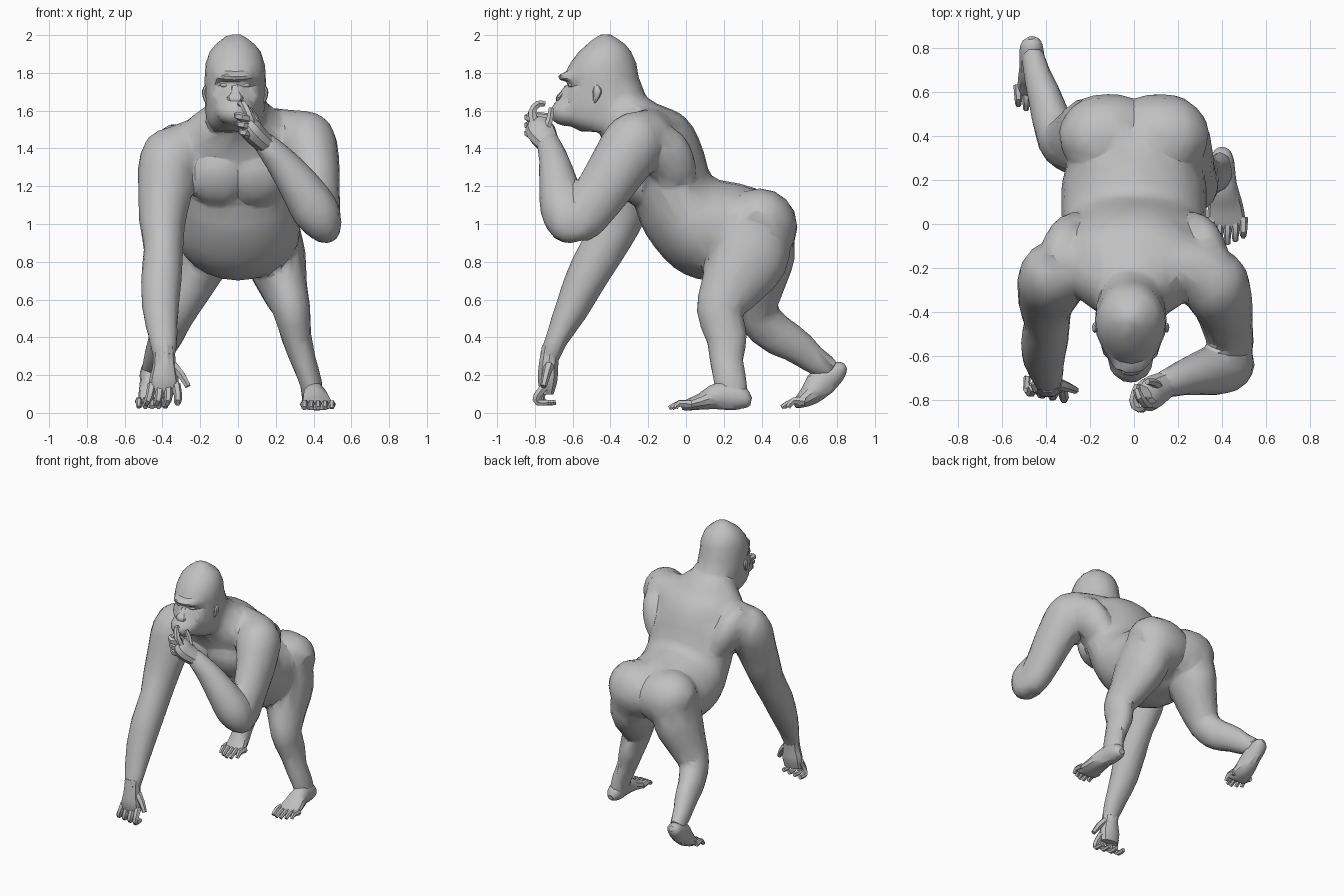
import bpy, bmesh, math
from mathutils import Vector, Matrix

if "Cube" in bpy.data.objects:
    bpy.data.objects.remove(bpy.data.objects["Cube"])

grey = bpy.data.materials.new("plain_grey")
grey.use_nodes = True
COLOUR = (0.53, 0.53, 0.53, 1)
grey.diffuse_color = COLOUR
grey.node_tree.nodes["Principled BSDF"].inputs["Base Color"].default_value = COLOUR

X, Y, Z = Vector((1, 0, 0)), Vector((0, 1, 0)), Vector((0, 0, 1))


def spline(rows, steps):
    """Catmull-Rom through rows of numbers."""
    out = []
    for i in range(len(rows) - 1):
        p = [Vector(rows[max(0, min(len(rows) - 1, i + k))]) for k in (-1, 0, 1, 2)]
        for s in range(steps):
            t = s / steps
            out.append(0.5 * (2 * p[1] + (p[2] - p[0]) * t + (2 * p[0] - 5 * p[1] + 4 * p[2] - p[3]) * t * t
                              + (3 * p[1] - p[0] - 3 * p[2] + p[3]) * t ** 3))
    return out + [Vector(rows[-1])]


def loft(bm, rings, n):
    """Skin elliptical rings given as (centre, u, v)."""
    loops = []
    for c, u, v in rings:
        angles = [2 * math.pi * k / n for k in range(n)]
        loops.append([bm.verts.new(c + u * math.cos(a) + v * math.sin(a)) for a in angles])
    faces = [bm.faces.new(loops[0]), bm.faces.new(loops[-1])]
    for a, b in zip(loops, loops[1:]):
        faces += [bm.faces.new((a[k], a[(k + 1) % n], b[(k + 1) % n], b[k])) for k in range(n)]
    bmesh.ops.recalc_face_normals(bm, faces=faces)


def tube(bm, rows, side=X, n=16, steps=3):
    """Limb through rows of x, y, z, radius along side, other radius."""
    pts = spline(rows, steps)
    rings = []
    for i, p in enumerate(pts):
        t = Vector(pts[min(i + 1, len(pts) - 1)][:3]) - Vector(pts[max(i - 1, 0)][:3])
        t.normalize()
        u = (side - t * side.dot(t)).normalized()
        rings.append((Vector(p[:3]), u * p[3], t.cross(u) * p[4]))
    loft(bm, rings, n)


def digit(bm, pts, r, side=X):
    """Tapered finger or toe."""
    last = len(pts) - 1
    tube(bm, [(*p, r * (1 - 0.4 * i / last), r * (1 - 0.4 * i / last)) for i, p in enumerate(pts)], side, 6, 2)


def ball(bm, c, s, rot=0.0):
    m = Matrix.Translation(c) @ Matrix.Rotation(rot, 4, 'X') @ Matrix.Diagonal((*s, 1))
    bmesh.ops.create_uvsphere(bm, u_segments=16, v_segments=10, radius=1, matrix=m)


def finish(name, bm, blend=None, angle=32):
    """Make the object; blend = voxel size fuses the masses into one skin."""
    me = bpy.data.meshes.new(name)
    bm.to_mesh(me)
    bm.free()
    me.materials.append(grey)
    ob = bpy.data.objects.new(name, me)
    bpy.context.collection.objects.link(ob)
    bpy.ops.object.select_all(action='DESELECT')
    ob.select_set(True)
    bpy.context.view_layer.objects.active = ob
    if blend:
        fuse = ob.modifiers.new("fuse", 'REMESH')
        fuse.mode, fuse.voxel_size = 'VOXEL', blend
        relax = ob.modifiers.new("relax", 'SMOOTH')
        relax.factor, relax.iterations = 0.5, 8
        ob.modifiers.new("facet", 'DECIMATE').ratio = 0.035
        bpy.ops.object.convert(target='MESH')
    bpy.ops.object.shade_smooth_by_angle(angle=math.radians(angle))


# ---- body: torso, head and limbs fused into one skin
bm = bmesh.new()

# torso rings: back y, back z, belly y, belly z, half width
torso = [(.47, 1.09, .43, .82, .18), (.41, 1.17, .30, .75, .27), (.28, 1.215, .12, .70, .325),
         (.14, 1.25, -.06, .765, .33), (.095, 1.38, -.21, .94, .32), (.045, 1.50, -.275, 1.10, .325),
         (-.03, 1.585, -.34, 1.25, .34), (-.15, 1.635, -.41, 1.38, .28), (-.23, 1.69, -.46, 1.48, .18),
         (-.27, 1.75, -.5, 1.56, .14)]
loft(bm, [(Vector((0, (r[0] + r[2]) / 2, (r[1] + r[3]) / 2)), X * r[4],
           Vector((0, (r[0] - r[2]) / 2, (r[1] - r[3]) / 2))) for r in spline(torso, 3)], 24)

# head rings: z, front y, back y, half width
HX = -0.015
head = [(1.49, -.56, -.24, .12), (1.54, -.64, -.21, .15), (1.62, -.66, -.20, .16), (1.70, -.635, -.22, .163),
        (1.74, -.625, -.235, .163), (1.78, -.64, -.25, .163), (1.86, -.61, -.265, .155), (1.93, -.55, -.30, .125),
        (1.98, -.49, -.36, .07), (2.005, -.45, -.40, .03)]
loft(bm, [(Vector((HX, (r[1] + r[2]) / 2, r[0])), X * r[3], Y * (r[2] - r[1]) / 2) for r in spline(head, 3)], 20)
ball(bm, (HX, -.615, 1.60), (.105, .11, .08), 0.25)
ball(bm, (HX, -.625, 1.68), (.05, .045, .05))
tube(bm, [(HX - .105, -.57, 1.765, .018, .018), (HX - .06, -.64, 1.78, .023, .023), (HX, -.657, 1.776, .022, .022),
          (HX + .06, -.64, 1.78, .023, .023), (HX + .105, -.57, 1.765, .018, .018)], Z, 8)

SLOPE = Vector((0, -.43, .9))  # lie of the chest
for s in (-1, 1):
    ball(bm, (HX + s * .085, -.55, 1.67), (.05, .07, .07))  # cheeks
    # chest muscle
    tube(bm, [(s * .008, -.305, 1.23, .115, .05), (s * .05, -.305, 1.23, .14, .072), (s * .14, -.295, 1.23, .14, .075),
              (s * .205, -.265, 1.24, .115, .065), (s * .245, -.24, 1.25, .06, .04)], SLOPE)
    # buttock
    tube(bm, [(s * .006, .385, .985, .15, .15), (s * .035, .39, .985, .19, .185), (s * .13, .39, .985, .20, .205),
              (s * .22, .39, .975, .18, .19), (s * .30, .38, .95, .10, .12)], Y)
    # flank muscle running up to the armpit
    tube(bm, [(s * .20, -.04, 1.16, .06, .08), (s * .27, -.06, 1.27, .09, .12), (s * .32, -.12, 1.38, .10, .14),
              (s * .35, -.20, 1.42, .09, .12)])

# left arm, folded up towards the mouth
tube(bm, [(.05, -.20, 1.50, .13, .13), (.22, -.19, 1.475, .135, .135), (.35, -.24, 1.45, .15, .15)], Z)
tube(bm, [(.335, -.18, 1.55, .06, .07), (.35, -.22, 1.50, .13, .135), (.37, -.28, 1.42, .155, .165),
          (.405, -.36, 1.30, .135, .155), (.425, -.46, 1.15, .115, .14), (.445, -.55, 1.02, .10, .12),
          (.455, -.595, .955, .08, .085)])
ball(bm, (.46, -.605, .975), (.085, .09, .078))
tube(bm, [(.475, -.57, .94, .05, .045), (.46, -.615, .98, .10, .095), (.41, -.65, 1.07, .12, .125),
          (.32, -.675, 1.21, .105, .108), (.22, -.70, 1.34, .08, .083), (.12, -.735, 1.45, .06, .055)], Y)

# right arm, reaching down to the ground
tube(bm, [(-.05, -.18, 1.47, .13, .13), (-.22, -.18, 1.42, .14, .14), (-.34, -.23, 1.36, .15, .15)], Z)
tube(bm, [(-.31, -.16, 1.45, .06, .07), (-.345, -.20, 1.40, .14, .14), (-.37, -.25, 1.31, .158, .16),
          (-.385, -.30, 1.18, .145, .14), (-.40, -.36, 1.02, .125, .13), (-.395, -.44, .87, .105, .12),
          (-.405, -.525, .72, .108, .11), (-.41, -.605, .55, .098, .09), (-.395, -.69, .38, .075, .06),
          (-.39, -.725, .29, .058, .055)])

# left leg, planted forwards
tube(bm, [(.175, .36, .98, .15, .20), (.20, .32, .82, .16, .22), (.245, .235, .66, .125, .165),
          (.285, .18, .54, .10, .125), (.31, .215, .40, .08, .11), (.345, .215, .28, .068, .09),
          (.385, .235, .16, .06, .088), (.395, .25, .05, .055, .08)])
# right leg, pushing off behind
tube(bm, [(-.175, .38, .98, .15, .19), (-.205, .385, .82, .16, .19), (-.27, .37, .66, .13, .15),
          (-.33, .375, .53, .105, .115), (-.37, .46, .43, .09, .11), (-.405, .575, .36, .078, .095),
          (-.44, .68, .28, .062, .075), (-.46, .77, .225, .052, .06)])
finish("body", bm, blend=.013, angle=28)

# ---- face details
for s, side in ((1, "left"), (-1, "right")):
    bm = bmesh.new()
    ball(bm, (HX + s * .055, -.607, 1.735), (.024, .016, .012))
    finish(side + "_eye", bm)
    bm = bmesh.new()
    tube(bm, [(HX + s * .15, -.485, 1.645, .01, .01), (HX + s * .16, -.475, 1.675, .012, .018),
              (HX + s * .163, -.47, 1.705, .012, .024), (HX + s * .152, -.475, 1.73, .01, .012)], X, 8)
    finish(side + "_ear", bm)
bm = bmesh.new()
tube(bm, [(HX, -.63, 1.73, .018, .01), (HX, -.655, 1.69, .03, .014), (HX, -.672, 1.668, .045, .016),
          (HX, -.675, 1.65, .03, .014)], X, 8)
finish("nose", bm)

# ---- right hand, fingers spread on the ground
bm = bmesh.new()
tube(bm, [(-.392, -.715, .35, .056, .05), (-.39, -.728, .25, .062, .054), (-.392, -.733, .17, .078, .054),
          (-.395, -.735, .10, .07, .035)], X, 10)
for i in range(4):
    x = -.455 + .042 * i
    digit(bm, [(x, -.74, .15), (x - .012 + .008 * i, -.765 - .008 * i, .09), (x - .03 + .013 * i, -.75 - .012 * i, .055),
               (x - .03 + .013 * i, -.69 - .012 * i, .055)], .025)
digit(bm, [(-.345, -.725, .25), (-.30, -.74, .20), (-.265, -.755, .14)], .028, Y)
finish("right_hand", bm)

# ---- left hand, curled at the mouth
bm = bmesh.new()
tube(bm, [(.15, -.725, 1.42, .06, .055), (.10, -.755, 1.465, .075, .06), (.065, -.775, 1.505, .078, .062),
          (.04, -.785, 1.54, .055, .05)], Y, 10)
digit(bm, [(.08, -.80, 1.53), (.055, -.815, 1.59), (.025, -.785, 1.635), (.01, -.75, 1.635)], .027)
for i in range(3):
    z = 1.555 - .042 * i
    digit(bm, [(.06, -.80, z), (.02 + .01 * i, -.835, z + .01), (-.005 + .012 * i, -.80, z + .02),
               (.015 + .012 * i, -.73, z + .015)], .027, Z)
digit(bm, [(.11, -.74, 1.50), (.09, -.72, 1.56), (.06, -.715, 1.61)], .024)
finish("left_hand", bm)

# ---- left foot, flat on the ground
bm = bmesh.new()
tube(bm, [(.40, .345, .06, .02, .02), (.40, .325, .065, .042, .042), (.40, .28, .08, .055, .065),
          (.405, .18, .09, .062, .073), (.415, .08, .06, .08, .044), (.42, 0, .04, .088, .028),
          (.42, -.02, .036, .08, .02)], X, 12)
for i in range(5):
    x, reach = .352 + .036 * i, (-.075, -.09, -.09, -.075, -.055)[i]
    digit(bm, [(x, .03, .045), (x, -.035, .05), (x, reach, .025)], .025 if i == 0 else .022)
finish("left_foot", bm)

# ---- right foot, heel lifted
bm = bmesh.new()
tube(bm, [(-.467, .845, .245, .018, .018), (-.465, .825, .235, .045, .04), (-.465, .785, .21, .055, .062),
          (-.46, .72, .165, .06, .078), (-.455, .66, .10, .072, .06), (-.45, .60, .057, .08, .034),
          (-.45, .575, .045, .075, .02)], X, 12)
for i in range(5):
    x, reach = -.385 - .035 * i, (.54, .51, .505, .52, .54)[i]
    digit(bm, [(x, .63, .06), (x, .57, .065), (x, reach, .03)], .025 if i == 0 else .022)
finish("right_foot", bm)
